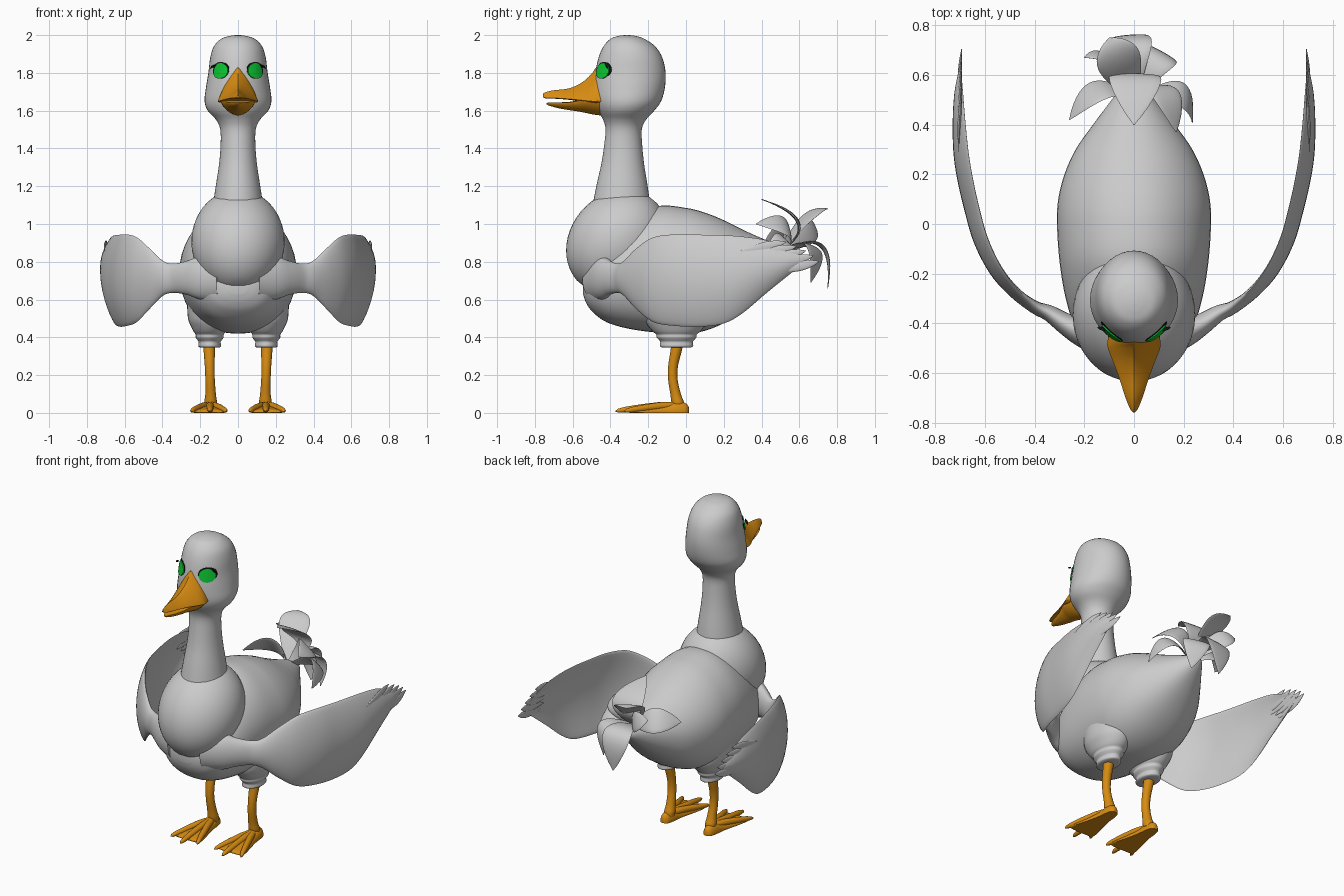
import bpy, bmesh, math
from mathutils import Vector as V
from mathutils.bvhtree import BVHTree

if "Cube" in bpy.data.objects:
    bpy.data.objects.remove(bpy.data.objects["Cube"])


def material(name, col):
    m = bpy.data.materials.new(name)
    m.diffuse_color = (*col, 1)
    m.use_nodes = True
    m.node_tree.nodes["Principled BSDF"].inputs["Base Color"].default_value = m.diffuse_color
    return m


GREY = material("plumage grey", (0.6, 0.6, 0.6))
ORANGE = material("beak orange", (0.68, 0.26, 0.006))
GREEN = material("eye green", (0.004, 0.58, 0.035))
BLACK = material("lash black", (0.006, 0.006, 0.006))
TAU = 2 * math.pi


def smooth_rows(rows, n=5):
    """Catmull-Rom resampling of a station table."""
    out = []
    for i in range(len(rows) - 1):
        a, b = rows[max(i - 1, 0)], rows[i]
        c, d = rows[i + 1], rows[min(i + 2, len(rows) - 1)]
        for k in range(n):
            t = k / n
            out.append(tuple(0.5 * (2 * q + (r - p) * t + (2 * p - 5 * q + 4 * r - s) * t * t
                       + (3 * q - p - 3 * r + s) * t ** 3) for p, q, r, s in zip(a, b, c, d)))
    return out + [tuple(rows[-1])]


def ring(c, u, v, n=32):
    return [V(c) + V(u) * math.cos(TAU * i / n) + V(v) * math.sin(TAU * i / n) for i in range(n)]


def loft(name, rings, mat, mirror=False, angle=50):
    bm = bmesh.new()
    vs = [[bm.verts.new(p) for p in r] for r in rings]
    n = len(vs[0])
    for a, b in zip(vs, vs[1:]):
        for i in range(n):
            j = (i + 1) % n
            bm.faces.new((a[i], a[j], b[j], b[i]))
    bm.faces.new(vs[0][::-1])
    bm.faces.new(vs[-1])
    bmesh.ops.recalc_face_normals(bm, faces=bm.faces)
    me = bpy.data.meshes.new(name)
    bm.to_mesh(me)
    bm.free()
    me.shade_smooth()
    me.set_sharp_from_angle(angle=math.radians(angle))
    me.materials.append(mat)
    ob = bpy.data.objects.new(name, me)
    bpy.context.collection.objects.link(ob)
    if mirror:
        ob.modifiers.new("mirror", "MIRROR").use_mirror_merge = False
    return ob


def spow(x, e):
    return math.copysign(abs(x) ** e, x)


# body: y, z low, z high, half width
body = [(-.545, .63, .70, .05), (-.53, .585, .76, .11), (-.495, .535, .84, .175), (-.42, .48, .93, .235),
        (-.3, .445, 1.03, .275), (-.15, .425, 1.095, .3), (0, .42, 1.085, .31), (.1, .435, 1.06, .305),
        (.2, .475, 1.02, .28), (.3, .54, .97, .235), (.4, .625, .925, .165), (.5, .72, .885, .09),
        (.56, .78, .865, .045), (.585, .81, .84, .015)]
rings = []
for y, lo, hi, w in smooth_rows(body):
    r = []
    for i in range(48):
        c, s = math.cos(TAU * i / 48), math.sin(TAU * i / 48)
        r.append(V((w * spow(c, .92) * (1 - .1 * s * abs(s)), y, (lo + hi) / 2 + (hi - lo) / 2 * s)))
    rings.append(r)
loft("body", rings, GREY)

# rounded breast: tilted ellipsoid
ax, pr = V((0, .64, .77)), V((0, -.77, .64))
rings = []
for k in range(1, 24):
    a = math.pi * k / 24
    s = math.sin(a)
    rings.append(ring(V((0, -.365, .905)) - ax * .295 * math.cos(a), (.247 * s, 0, 0), pr * .25 * s, 40))
loft("breast", rings, GREY)

# neck and head: z, y front, y back, half width
neck = [(1.0, -.515, -.17, .15), (1.07, -.5, -.185, .138), (1.2, -.475, -.203, .118), (1.32, -.448, -.222, .1),
        (1.42, -.433, -.232, .092), (1.5, -.426, -.234, .094), (1.55, -.438, -.213, .115),
        (1.6, -.466, -.168, .16), (1.65, -.483, -.132, .177), (1.72, -.487, -.112, .17),
        (1.8, -.48, -.108, .157), (1.88, -.463, -.125, .147), (1.94, -.437, -.163, .128),
        (1.98, -.4, -.22, .09), (1.995, -.36, -.265, .045), (2.0, -.325, -.3, .012)]
head = loft("neck_and_head", [ring((0, (f + b) / 2, z), (w, 0, 0), (0, (b - f) / 2, 0), 40)
                              for z, f, b, w in smooth_rows(neck)], GREY)


# beak: y, ridge z, mouth z, half width
def beak(name, rows, e):
    rings = []
    for y, ridge, flat, w in smooth_rows(rows):
        r = []
        for i in range(32):
            c, s = math.cos(TAU * i / 32), math.sin(TAU * i / 32)
            h = (ridge - flat) * s ** e if s > 0 else (ridge - flat) * .08 * s
            r.append(V((w * spow(c, e if s > 0 else 1), y, flat + h)))
        rings.append(r)
    loft(name, rings, ORANGE)


beak("upper_beak", [(-.42, 1.86, 1.655, .1), (-.47, 1.835, 1.65, .106), (-.5, 1.795, 1.65, .105),
                    (-.55, 1.75, 1.655, .086), (-.62, 1.718, 1.662, .06), (-.7, 1.708, 1.667, .034),
                    (-.745, 1.697, 1.668, .015), (-.758, 1.687, 1.674, .004)], 1.7)
beak("lower_beak", [(-.42, 1.572, 1.665, .09), (-.48, 1.578, 1.662, .095), (-.53, 1.588, 1.66, .09),
                    (-.57, 1.596, 1.652, .07), (-.62, 1.603, 1.643, .053), (-.68, 1.614, 1.642, .035),
                    (-.725, 1.627, 1.642, .016), (-.738, 1.634, 1.64, .005)], 1.2)

# eyes: thin plates wrapped on to the head surface
tree = BVHTree.FromPolygons([v.co for v in head.data.vertices], [p.vertices for p in head.data.polygons])


def eye_plate(name, du, dz, ru, rz, lift, mat):
    u, n = V((.76, .65, 0)), V((.65, -.76, .1))
    c = V((.09, -.44, 1.81)) + u * du + V((0, 0, dz))
    rings = []
    for k, off in ((1, -.004), (1, lift), (.8, lift), (.5, lift), (.2, lift), (.03, lift)):
        r = []
        for p in ring(c, u * ru * k, (0, 0, rz * k), 28):
            q, m = tree.find_nearest(p)[:2]
            r.append(q + n.normalized() * off)
        rings.append(r)
    loft(name, rings, mat, True)


eye_plate("eye_lash", .005, .007, .06, .042, .003, BLACK)
eye_plate("eye", 0, 0, .051, .042, .008, GREEN)


# feather: lens-shaped blade along a quadratic curve
def feather(name, p0, p1, p2, w, mat=GREY, side=None, mirror=False, thick=.008):
    p0, p1, p2 = V(p0), V(p1), V(p2)
    side = V(side) if side else (p1 - p0).cross(p2 - p1)
    side.normalize()
    rings = []
    for k in range(17):
        t = k / 16
        c = p0 * (1 - t) ** 2 + p1 * 2 * t * (1 - t) + p2 * t * t
        n = ((p1 - p0) * (1 - t) + (p2 - p1) * t).normalized().cross(side)
        g = max(.02, math.sin(math.pi * (.1 + .9 * t) ** 1.4) ** .8 if t < 1 else 0)
        rings.append(ring(c, side * w * g, n * thick * max(g, .3), 16))
    loft(name, rings, mat, mirror)


for s, off in ((1, .025), (-1, -.025)):  # lash tips at the outer eye corners
    feather("lash_tip", (s * .115, -.432, 1.845), (s * .13, -.42, 1.84), (s * .148, -.415, 1.822), .007,
            BLACK, thick=.004)

# tail: curled feathers sharing one root
root = (0, .5, .85)
for i, (p1, p2, w) in enumerate([
        ((.01, .74, 1.02), (0, .4, 1.13), .105), ((-.03, .8, 1.02), (-.01, .75, .66), .09),
        ((-.08, .72, .98), (-.2, .67, 1.0), .06), ((-.14, .62, .98), (-.26, .42, .91), .075),
        ((.14, .64, 1.03), (.17, .37, 1.0), .075), ((.24, .6, .98), (.235, .41, .8), .07),
        ((.12, .76, .98), (.12, .66, .69), .08), ((-.06, .66, 1.1), (-.1, .75, 1.08), .09)]):
    feather("tail_feather_%d" % i, root, p1, p2, w)

# wings: x, y, z low, z high, half thickness, outward bulge
wing = [(.1, -.45, .58, .84, .1, 0), (.2, -.435, .6, .83, .065, 0), (.27, -.405, .625, .805, .045, 0),
        (.34, -.36, .635, .79, .033, 0), (.4, -.33, .62, .805, .026, .004), (.48, -.265, .545, .875, .022, .01),
        (.55, -.18, .48, .93, .02, .016), (.61, -.06, .46, .945, .018, .02), (.65, .08, .457, .943, .016, .022),
        (.677, .2, .475, .94, .014, .024), (.692, .3, .53, .933, .012, .024), (.7, .42, .63, .915, .01, .02),
        (.702, .52, .71, .88, .008, .014), (.7, .59, .765, .85, .006, .006), (.698, .63, .792, .825, .004, 0)]
rows = smooth_rows(wing)
rings = []
for k, (x, y, lo, hi, th, bulge) in enumerate(rows):
    a, b = rows[max(k - 1, 0)], rows[min(k + 1, len(rows) - 1)]
    n = V((b[1] - a[1], a[0] - b[0], 0)).normalized()
    r = []
    for i in range(32):
        c, s = math.cos(TAU * i / 32), math.sin(TAU * i / 32)
        r.append(V((x, y, (lo + hi) / 2 + (hi - lo) / 2 * s)) + n * (th * c + bulge * (1 - 2 * s * s)))
    rings.append(r)
loft("wing", rings, GREY, True)
for i, (y, z) in enumerate([(.705, .802), (.675, .832), (.635, .858), (.585, .882), (.53, .905)]):
    p0, p2 = V((.705, y - .24, z - .05)), V((.694, y, z))
    feather("wing_feather_%d" % i, p0, (p0 + p2) / 2 + V((.008, 0, -.006)), p2, .026,
            side=(0, -.2, 1), mirror=True, thick=.007)

# ruffled thighs: z, half width x, half depth y
thigh = [(.345, .045, .07), (.352, .06, .088), (.375, .058, .086), (.385, .064, .092), (.4, .074, .105),
         (.415, .074, .107), (.43, .085, .125), (.46, .1, .15), (.5, .115, .17), (.58, .12, .18)]
loft("thigh", [ring((.15, -.05, z), (a, 0, 0), (0, b, 0)) for z, a, b in smooth_rows(thigh, 3)], GREY, True)

# legs: z, x, y, radius
leg = [(.38, .152, -.045, .032), (.33, .152, -.052, .03), (.25, .15, -.068, .026), (.18, .148, -.07, .025),
       (.1, .145, -.055, .028), (.06, .145, -.045, .033), (.03, .145, -.04, .03)]
loft("leg", [ring((x, y, z), (r, 0, 0), (0, r, 0), 20) for z, x, y, r in smooth_rows(leg)], ORANGE, True)

# webbed feet: y, half width, height
foot = [(.015, .012, .03), (0, .028, .05), (-.04, .038, .06), (-.1, .045, .047), (-.18, .064, .036),
        (-.25, .083, .026), (-.29, .088, .018), (-.3, .085, .01)]
rings = []
for y, w, h in smooth_rows(foot, 4):
    rings.append([V((p.x, p.y, max(p.z, 0))) for p in ring((.152, y, .006), (w, 0, 0), (0, 0, h - .006), 28)])
loft("foot_web", rings, ORANGE, True)
for name, x, y in (("inner_toe", .062, -.325), ("middle_toe", .148, -.372), ("outer_toe", .247, -.325)):
    rings = []
    for t, z, r in ((0, .038, .02), (.3, .036, .021), (.6, .026, .019), (.85, .017, .015), (.96, .012, .01), (1, .009, .003)):
        rings.append(ring((.148 + (x - .148) * t, -.05 + (y + .05) * t, z), (r, 0, 0), (0, 0, min(r, z)), 16))
    loft(name, rings, ORANGE, True)
